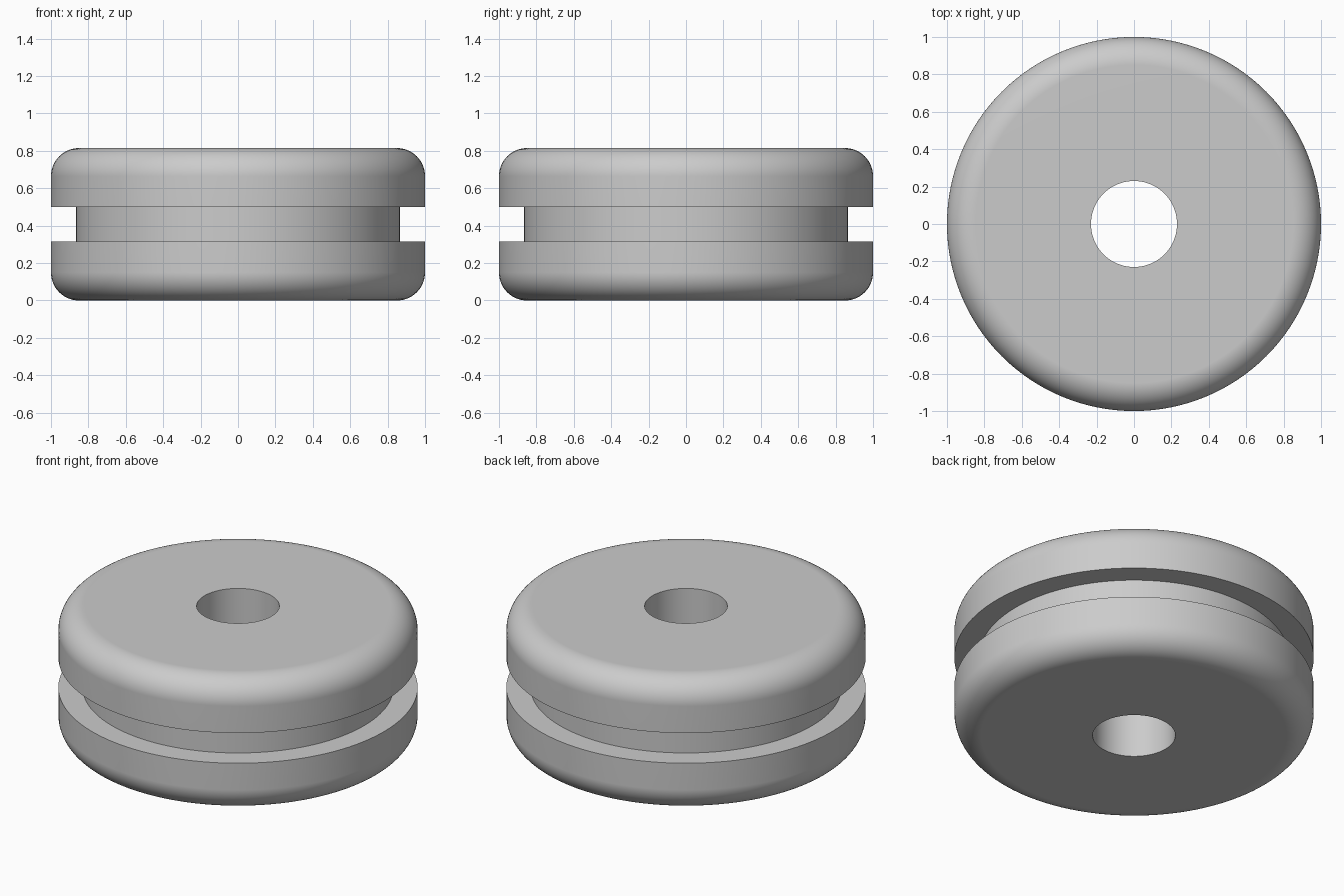
import bpy
import bmesh
from math import sin, cos, pi, radians

default = bpy.data.objects.get("Cube")
if default:
    bpy.data.objects.remove(default, do_unlink=True)

HEIGHT = 0.815
OUTER, GROOVE, BORE = 1.0, 0.865, 0.23
GROOVE_LOW, GROOVE_HIGH = 0.315, 0.5
FILLET = 0.15
ARC_STEPS, SEGMENTS = 14, 128

# Rubber colour
rubber = bpy.data.materials.new("grey rubber")
rubber.use_nodes = True
colour = (0.6, 0.6, 0.6, 1.0)
rubber.diffuse_color = colour
shader = next(n for n in rubber.node_tree.nodes if n.type == "BSDF_PRINCIPLED")
shader.inputs["Base Color"].default_value = colour
shader.inputs["Roughness"].default_value = 0.6


def rounded_corner(z, start):
    """Quarter-circle points (radius, height) around one outer rim."""
    angles = [start + pi / 2 * i / ARC_STEPS for i in range(ARC_STEPS + 1)]
    return [(OUTER - FILLET + FILLET * cos(a), z + FILLET * sin(a)) for a in angles]


# Closed cross-section: bore, lower flange, groove, upper flange
profile = [(BORE, 0)]
profile += rounded_corner(FILLET, -pi / 2)
profile += [(OUTER, GROOVE_LOW), (GROOVE, GROOVE_LOW),
            (GROOVE, GROOVE_HIGH), (OUTER, GROOVE_HIGH)]
profile += rounded_corner(HEIGHT - FILLET, 0)
profile += [(BORE, HEIGHT)]

# Revolve the section about the vertical axis
bm = bmesh.new()
verts = [bm.verts.new((r, 0, z)) for r, z in profile]
edges = [bm.edges.new((v, verts[(i + 1) % len(verts)])) for i, v in enumerate(verts)]
bmesh.ops.spin(bm, geom=verts + edges, cent=(0, 0, 0), axis=(0, 0, 1),
               angle=2 * pi, steps=SEGMENTS, use_merge=False)
bmesh.ops.remove_doubles(bm, verts=bm.verts, dist=1e-5)
bmesh.ops.recalc_face_normals(bm, faces=bm.faces)
mesh = bpy.data.meshes.new("grommet")
bm.to_mesh(mesh)
bm.free()

grommet = bpy.data.objects.new("grommet", mesh)
bpy.context.collection.objects.link(grommet)
mesh.materials.append(rubber)

# Smooth curves with crisp flange and bore edges
bpy.ops.object.select_all(action="DESELECT")
grommet.select_set(True)
bpy.context.view_layer.objects.active = grommet
bpy.ops.object.shade_smooth_by_angle(angle=radians(30))
weighted = grommet.modifiers.new("flat faces", "WEIGHTED_NORMAL")
weighted.keep_sharp = True
